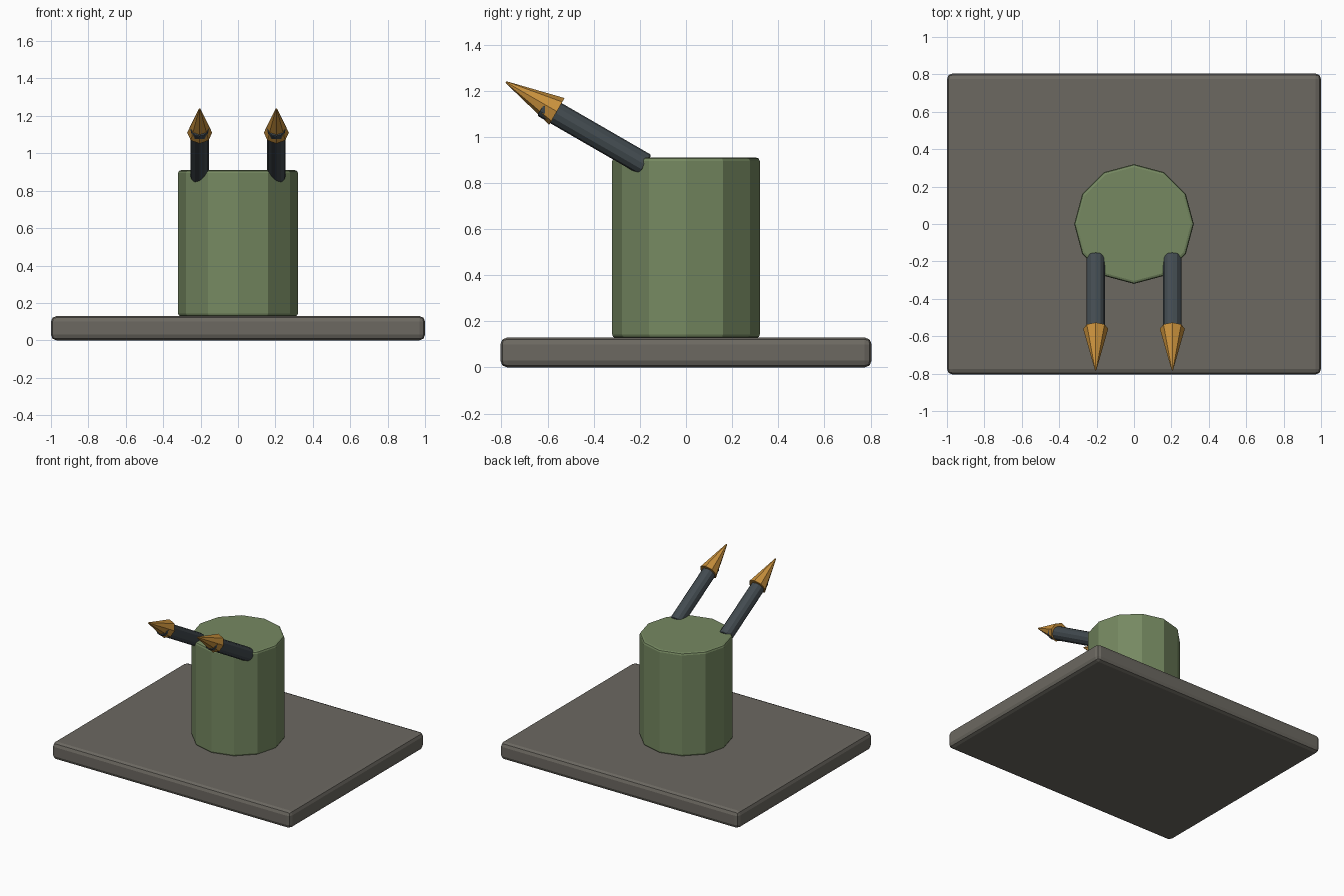
import bpy, bmesh, math
from mathutils import Matrix, Vector

if "Cube" in bpy.data.objects:
    bpy.data.objects.remove(bpy.data.objects["Cube"])


def material(name, rgb):
    m = bpy.data.materials.new(name)
    m.diffuse_color = (*rgb, 1)
    m.use_nodes = True
    m.node_tree.nodes["Principled BSDF"].inputs["Base Color"].default_value = m.diffuse_color
    return m


STONE = material("stone_grey", (0.15, 0.14, 0.12))
GREEN = material("moss_green", (0.18, 0.25, 0.12))
STEEL = material("dark_steel", (0.055, 0.07, 0.08))
AMBER = material("amber", (0.58, 0.28, 0.045))


def finish(name, bm, mat, bevel, segments):
    me = bpy.data.meshes.new(name)
    bm.to_mesh(me)
    bm.free()
    ob = bpy.data.objects.new(name, me)
    bpy.context.collection.objects.link(ob)
    me.materials.append(mat)
    if bevel:
        mod = ob.modifiers.new("bevel", 'BEVEL')
        mod.width, mod.segments = bevel, segments
        mod.limit_method, mod.angle_limit = 'ANGLE', math.radians(50)
    return ob


def cone(name, mat, base, sides, r1, r2, length, tilt=0, bevel=0.0, segments=1):
    """Faceted cone or cylinder rising from base, tilted towards the front."""
    bm = bmesh.new()
    place = (Matrix.Translation(base) @ Matrix.Rotation(tilt, 4, 'X')
             @ Matrix.Translation((0, 0, length / 2)))
    bmesh.ops.create_cone(bm, cap_ends=True, segments=sides, radius1=r1,
                          radius2=r2, depth=length, matrix=place)
    return finish(name, bm, mat, bevel, segments)


# base slab with rounded edges
bm = bmesh.new()
bmesh.ops.create_cube(bm, size=1, matrix=Matrix.Translation((0, 0, 0.065))
                      @ Matrix.Diagonal((2, 1.61, 0.13, 1)))
finish("base_slab", bm, STONE, 0.03, 2)

# twelve-sided body
cone("body", GREEN, Vector((0, 0, 0.128)), 12, 0.32, 0.32, 0.782,
     bevel=0.015, segments=2)

# pair of raised barrels with pointed tips
TILT = math.radians(60)
for side, x in (("left", -0.205), ("right", 0.205)):
    cone(side + "_barrel", STEEL, Vector((x, -0.175, 0.878)), 12,
         0.05, 0.05, 0.515, TILT, 0.008, 2)
    cone(side + "_tip", AMBER, Vector((x, -0.56, 1.11)), 8,
         0.067, 0.004, 0.255, TILT)
